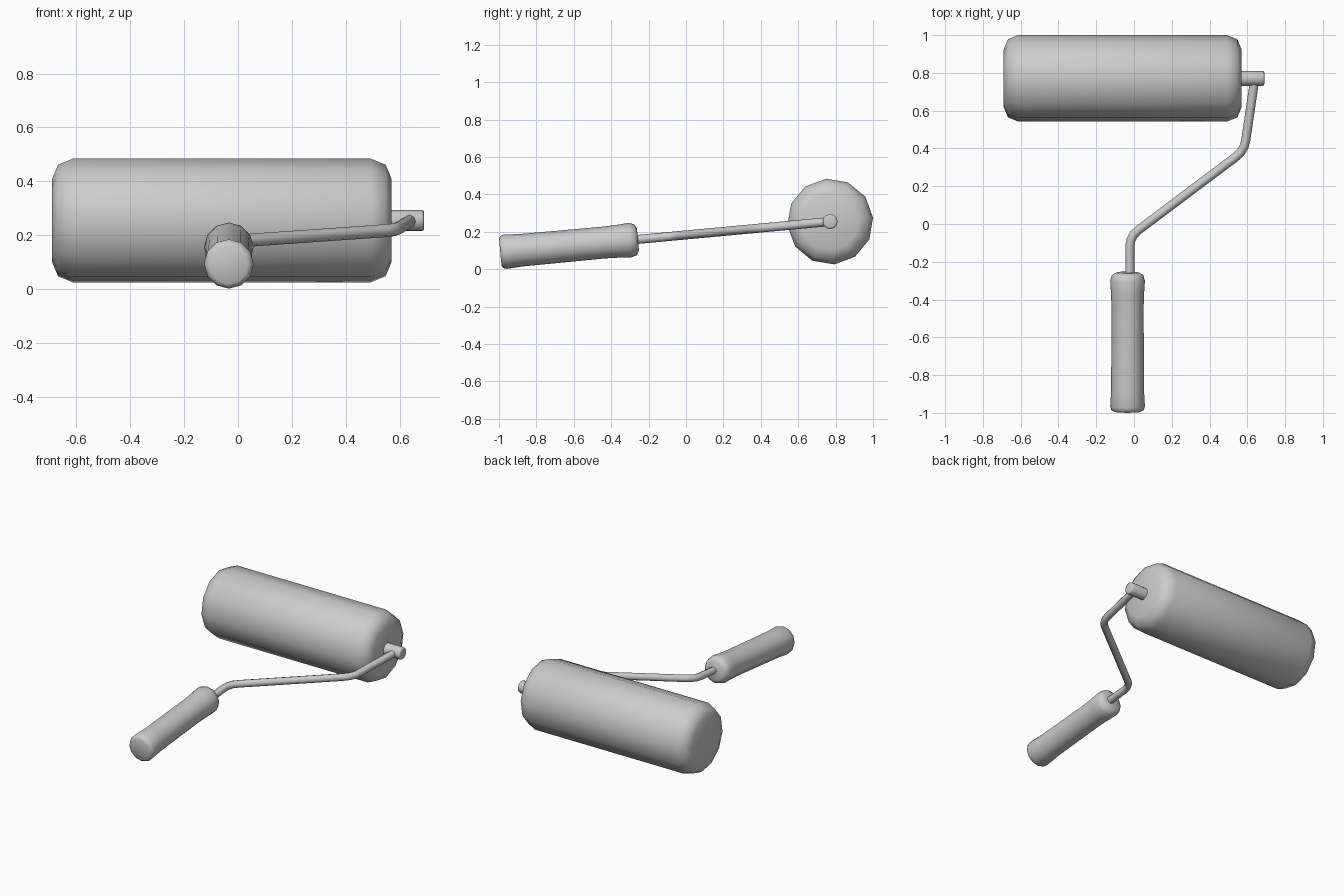
import bpy, bmesh, math
from mathutils import Matrix, Vector

old = bpy.data.objects.get("Cube")
if old:
    bpy.data.objects.remove(old, do_unlink=True)

grey = bpy.data.materials.new("plain_grey")
grey.use_nodes = True
colour = (0.6, 0.6, 0.6, 1)
grey.diffuse_color = colour
grey.node_tree.nodes["Principled BSDF"].inputs["Base Color"].default_value = colour

# The whole tool leans back slightly about the roller axle
SLOPE = math.radians(5.3)
PIVOT = Vector((0, 0.771, 0.255))
LEAN = Matrix.Translation(PIVOT) @ Matrix.Rotation(SLOPE, 4, 'X')


def along(y):
    """Distance along the leaning plane for a world y."""
    return (y - PIVOT.y) / math.cos(SLOPE)


def finish(obj):
    obj.data.materials.clear()
    obj.data.materials.append(grey)
    bpy.ops.object.select_all(action='DESELECT')
    obj.select_set(True)
    bpy.context.view_layer.objects.active = obj
    bpy.ops.object.shade_smooth_by_angle(angle=math.radians(60))


def lathe(name, profile, place, sides=12):
    """Closed solid turned about local z from (height, radius) pairs."""
    bm = bmesh.new()
    rings = []
    for h, r in profile:
        angles = [math.tau * i / sides for i in range(sides)]
        rings.append([bm.verts.new((r * math.cos(a), r * math.sin(a), h)) for a in angles])
    for low, high in zip(rings, rings[1:]):
        for i in range(sides):
            j = (i + 1) % sides
            bm.faces.new((low[i], low[j], high[j], high[i]))
    bm.faces.new(rings[0][::-1])
    bm.faces.new(rings[-1])
    bm.transform(LEAN @ place)
    bmesh.ops.recalc_face_normals(bm, faces=bm.faces)
    mesh = bpy.data.meshes.new(name)
    bm.to_mesh(mesh)
    bm.free()
    obj = bpy.data.objects.new(name, mesh)
    bpy.context.collection.objects.link(obj)
    finish(obj)


def rounded_end(end, radius, size, sign):
    """Two-segment rounded rim, listed from the cap inwards."""
    k = 1 - math.sqrt(0.5)
    return [(end, radius - size),
            (end + sign * size * k, radius - size * k),
            (end + sign * size, radius)]


TO_X = Matrix.Rotation(math.pi / 2, 4, 'Y')
TO_Y = Matrix.Rotation(-math.pi / 2, 4, 'X')

# Roller sleeve
lathe("roller_sleeve",
      rounded_end(-0.69, 0.23, 0.077, 1) + rounded_end(0.57, 0.23, 0.077, -1)[::-1], TO_X)

# Axle stub
lathe("axle", [(0.5, 0.04)] + rounded_end(0.69, 0.04, 0.01, -1)[::-1], TO_X)

# Handle grip, flared at both ends
grip = [(-0.993, 0.072), (-0.985, 0.086), (-0.965, 0.092), (-0.88, 0.087), (-0.44, 0.085),
        (-0.36, 0.088), (-0.3, 0.092), (-0.27, 0.083), (-0.257, 0.06)]
lathe("handle_grip", [(along(y), r) for y, r in grip],
      Matrix.Translation((-0.034, 0, 0)) @ TO_Y)

# Bent wire frame
path = [(-0.022, -0.4), (-0.022, -0.115), (-0.016, -0.085), (-0.001, -0.055), (0.026, -0.03),
        (0.535, 0.352), (0.565, 0.38), (0.583, 0.41), (0.592, 0.445), (0.64, 0.771)]
curve = bpy.data.curves.new("wire_frame", 'CURVE')
curve.dimensions = '3D'
curve.bevel_depth = 0.024
curve.bevel_resolution = 2
curve.use_fill_caps = True
spline = curve.splines.new('POLY')
spline.points.add(len(path) - 1)
for point, (x, y) in zip(spline.points, path):
    point.co = (*(LEAN @ Vector((x, along(y), 0))), 1)
wire = bpy.data.objects.new("wire_frame", curve)
bpy.context.collection.objects.link(wire)
bpy.ops.object.select_all(action='DESELECT')
wire.select_set(True)
bpy.context.view_layer.objects.active = wire
bpy.ops.object.convert(target='MESH')
finish(bpy.context.view_layer.objects.active)
